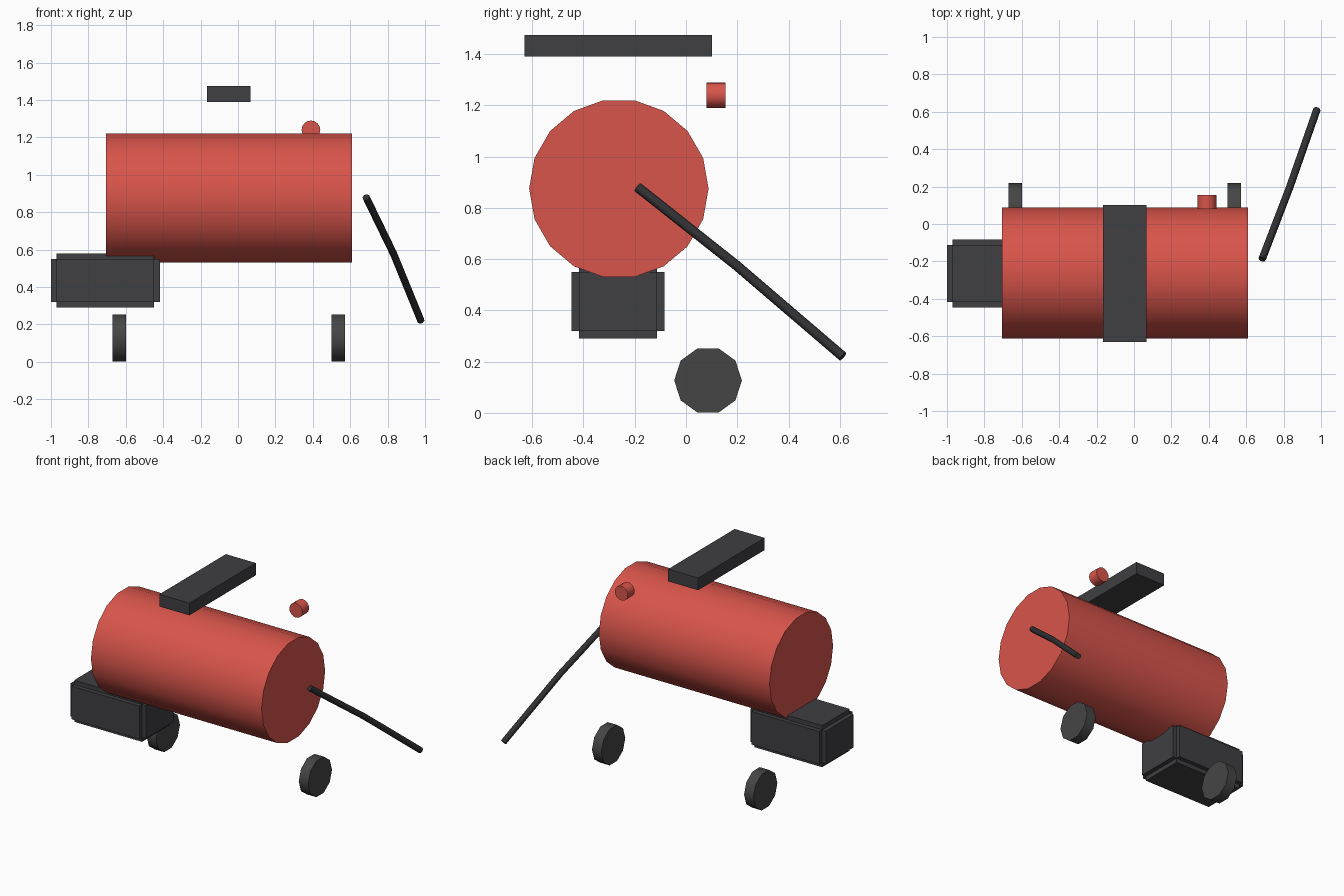
import bpy
import math

if "Cube" in bpy.data.objects:
    bpy.data.objects.remove(bpy.data.objects["Cube"])


def material(name, color):
    m = bpy.data.materials.new(name)
    m.diffuse_color = (*color, 1)
    m.use_nodes = True
    m.node_tree.nodes["Principled BSDF"].inputs["Base Color"].default_value = m.diffuse_color
    return m


red = material("red_paint", (0.69, 0.09, 0.07))
dark = material("dark_metal", (0.05, 0.05, 0.056))
rubber = material("rubber", (0.06, 0.06, 0.06))
black = material("black_hose", (0.03, 0.03, 0.033))


def box(name, lo, hi, mat):
    centre = [(a + b) / 2 for a, b in zip(lo, hi)]
    bpy.ops.mesh.primitive_cube_add(size=1, location=centre)
    ob = bpy.context.object
    ob.name = name
    ob.scale = [b - a for a, b in zip(lo, hi)]
    bpy.ops.object.transform_apply(location=False, rotation=False, scale=True)
    ob.data.materials.append(mat)
    return ob


def cylinder(name, sides, radius, depth, centre, rotation, mat):
    bpy.ops.mesh.primitive_cylinder_add(vertices=sides, radius=radius, depth=depth,
                                        location=centre, rotation=rotation)
    ob = bpy.context.object
    ob.name = name
    ob.data.materials.append(mat)
    bpy.ops.object.shade_smooth_by_angle(angle=math.radians(40))
    return ob


along_x = (0, math.pi / 2, 0)
along_y = (math.pi / 2, 0, 0)

# Tank, lying along x
cylinder("tank", 18, 0.35, 1.315, (-0.0475, -0.262, 0.875), along_x, red)

# Wheels
for side, x in (("left", -0.636), ("right", 0.536)):
    cylinder(side + "_wheel", 10, 0.132, 0.072, (x, 0.086, 0.1265), along_x, rubber)

# Knob behind the tank
cylinder("valve_knob", 16, 0.05, 0.075, (0.39, 0.117, 1.24), along_y, red)

# Handle bar over the tank
box("handle_bar", (-0.165, -0.63, 1.39), (0.066, 0.102, 1.475), dark)

# Motor housing with stepped edges
housing = box("motor_housing", (-1.0, -0.447, 0.29), (-0.418, -0.083, 0.58), dark)
bev = housing.modifiers.new("stepped_edges", "BEVEL")
bev.width = 0.03
bev.segments = 2
bev.profile = 0.0

# Hose
curve = bpy.data.curves.new("hose", "CURVE")
curve.dimensions = "3D"
curve.bevel_depth = 0.02
curve.bevel_resolution = 2
curve.use_fill_caps = True
points = [(0.685, -0.188, 0.88), (0.832, 0.195, 0.577), (0.978, 0.612, 0.22)]
spline = curve.splines.new("POLY")
spline.points.add(len(points) - 1)
for p, co in zip(spline.points, points):
    p.co = (*co, 1)
curve.materials.append(black)
hose = bpy.data.objects.new("hose", curve)
bpy.context.collection.objects.link(hose)
